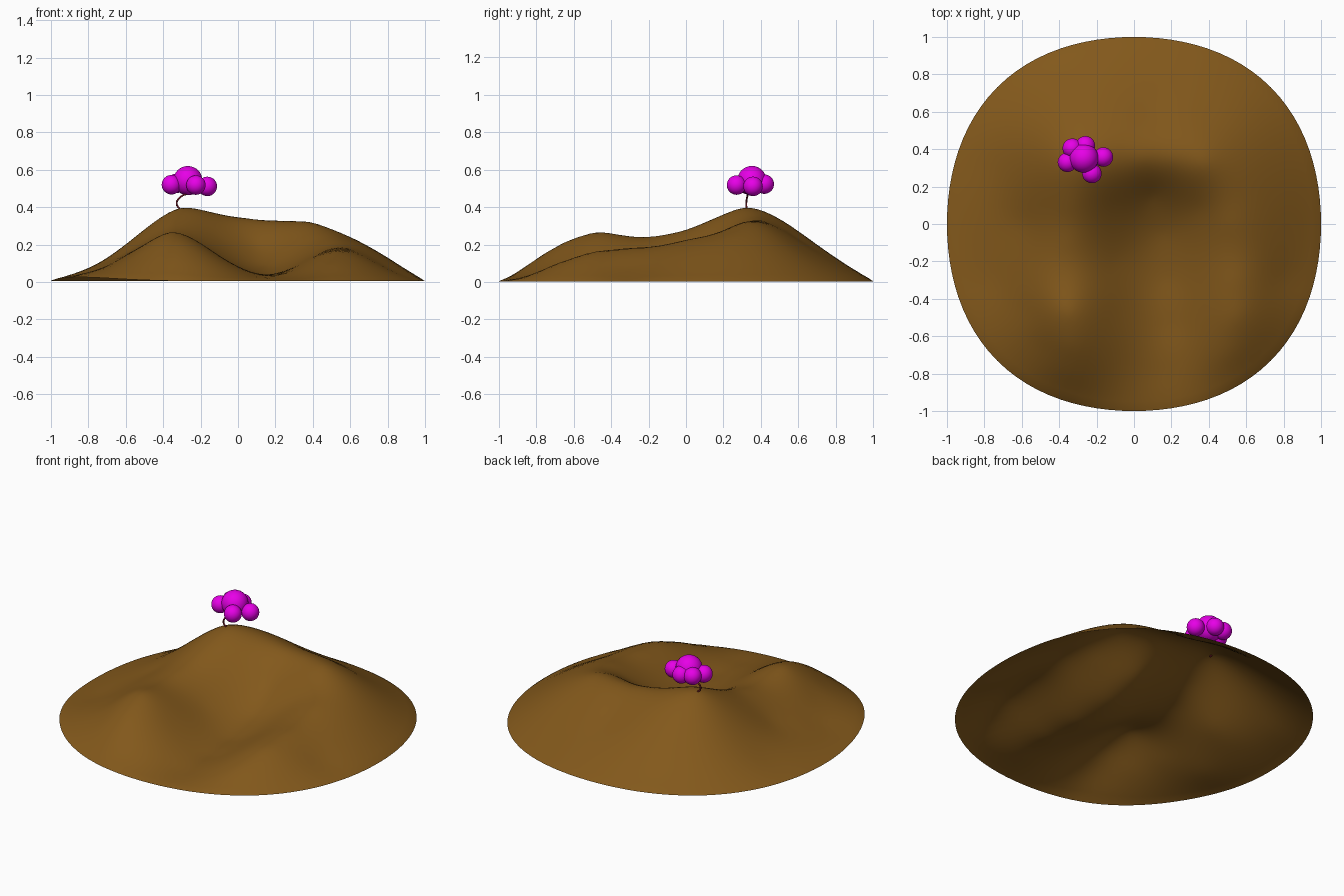
import bpy, bmesh, math

if "Cube" in bpy.data.objects:
    bpy.data.objects.remove(bpy.data.objects["Cube"])

def material(name, rgb):
    m = bpy.data.materials.new(name)
    m.diffuse_color = (*rgb, 1)
    m.use_nodes = True
    m.node_tree.nodes["Principled BSDF"].inputs["Base Color"].default_value = m.diffuse_color
    return m

EARTH = material("earth", (0.225, 0.098, 0.011))
LEAF = material("leaf", (0.8, 0.0, 0.8))
BARK = material("bark", (0.16, 0.01, 0.02))

# Landform: ridge, slope and valley heights (x, y, z)
SPOTS = [
    (-.31, .33, .396), (-.1, .35, .362), (.05, .35, .338), (.2, .35, .327), (.38, .33, .322), (.6, .25, .24), (.8, .1, .13),
    (-.35, .1, .315), (-.36, -.1, .255), (-.36, -.25, .24), (-.36, -.47, .267), (-.35, -.65, .21), (-.35, -.8, .12),
    (-.6, .33, .2), (-.6, 0, .155), (-.58, -.47, .14), (-.77, -.3, .06), (-.8, 0, .07), (-.78, .3, .08), (-.5, -.66, .135),
    (-.27, .6, .265), (.1, .6, .23), (.4, .6, .19), (0, .8, .125), (-.4, .8, .09),
    (.1, .15, .19), (.15, -.05, .085), (.18, -.3, .042), (.2, -.55, .037), (.15, -.8, .025),
    (-.1, .1, .24), (-.1, -.2, .135), (-.1, -.5, .14), (.35, .08, .2),
    (.52, 0, .225), (.55, -.3, .182), (.55, -.5, .16), (.5, -.7, .095), (.8, -.3, .075), (.38, -.4, .12),
]

def rim(a):
    return 1 + 0.034 * math.sin(2 * a) ** 2

# Rim height: slightly lifted at the front left corner
def rim_height(a):
    return 0.007 + 0.022 * max(0, math.cos(a - math.radians(215))) ** 12

for i in range(28):
    a = math.tau * i / 28
    SPOTS.append((rim(a) * math.cos(a), rim(a) * math.sin(a), rim_height(a)))

def kernel(dx, dy):
    d = dx * dx + dy * dy
    return d * math.log(d) if d > 1e-12 else 0.0

def solve(rows):
    n = len(rows)
    for c in range(n):
        p = max(range(c, n), key=lambda r: abs(rows[r][c]))
        rows[c], rows[p] = rows[p], rows[c]
        for r in range(n):
            f = rows[r][c] / rows[c][c] if r != c else 0
            if f:
                rows[r] = [u - f * v for u, v in zip(rows[r], rows[c])]
    return [rows[i][n] / rows[i][i] for i in range(n)]

# Smooth thin-plate surface through the spots
system = [[kernel(x - u, y - v) + (0.003 if i == j else 0) for j, (u, v, _) in enumerate(SPOTS)] + [1, x, y, z]
          for i, (x, y, z) in enumerate(SPOTS)]
for k in range(3):
    system.append([(1, x, y)[k] for x, y, _ in SPOTS] + [0, 0, 0, 0])
W = solve(system)

def height(x, y):
    z = W[-3] + W[-2] * x + W[-1] * y
    z += sum(w * kernel(x - u, y - v) for w, (u, v, _) in zip(W, SPOTS))
    return max(z, 0)

# Hill: open round sheet lifted by the height function
RINGS, SEGS = 40, 96
bm = bmesh.new()
centre = bm.verts.new((0, 0, height(0, 0)))
loops = []
for r in range(1, RINGS + 1):
    loop = []
    for s in range(SEGS):
        a = math.tau * s / SEGS
        d = r / RINGS * rim(a)
        x, y = d * math.cos(a), d * math.sin(a)
        loop.append(bm.verts.new((x, y, height(x, y) if r < RINGS else rim_height(a) - 0.003)))
    loops.append(loop)
for s in range(SEGS):
    t = (s + 1) % SEGS
    bm.faces.new((centre, loops[0][s], loops[0][t]))
    for a, b in zip(loops, loops[1:]):
        bm.faces.new((a[s], b[s], b[t], a[t]))
for f in bm.faces:
    f.smooth = True
mesh = bpy.data.meshes.new("hill")
bm.to_mesh(mesh)
bm.free()
mesh.materials.append(EARTH)
bpy.context.collection.objects.link(bpy.data.objects.new("hill", mesh))

# Trunk: thin bent tube
curve = bpy.data.curves.new("trunk", "CURVE")
curve.dimensions = "3D"
curve.bevel_depth = 0.005
curve.bevel_resolution = 3
path = [(-.30, .325, .38), (-.328, .322, .42), (-.30, .328, .46), (-.26, .335, .48), (-.265, .35, .53)]
spline = curve.splines.new("BEZIER")
spline.bezier_points.add(len(path) - 1)
for p, co in zip(spline.bezier_points, path):
    p.co = co
    p.handle_left_type = p.handle_right_type = "AUTO"
curve.materials.append(BARK)
bpy.context.collection.objects.link(bpy.data.objects.new("trunk", curve))

# Foliage: one large ball ringed by smaller ones
balls = [(-.268, .352, .542, .078), (-.356, .33, .52, .052), (-.33, .405, .527, .052),
         (-.26, .418, .523, .052), (-.164, .358, .511, .052), (-.225, .27, .518, .052)]
for i, (x, y, z, r) in enumerate(balls):
    bpy.ops.mesh.primitive_uv_sphere_add(segments=32, ring_count=16, radius=r, location=(x, y, z))
    ob = bpy.context.object
    ob.name = f"foliage_{i + 1}"
    ob.data.materials.append(LEAF)
    bpy.ops.object.shade_smooth()
